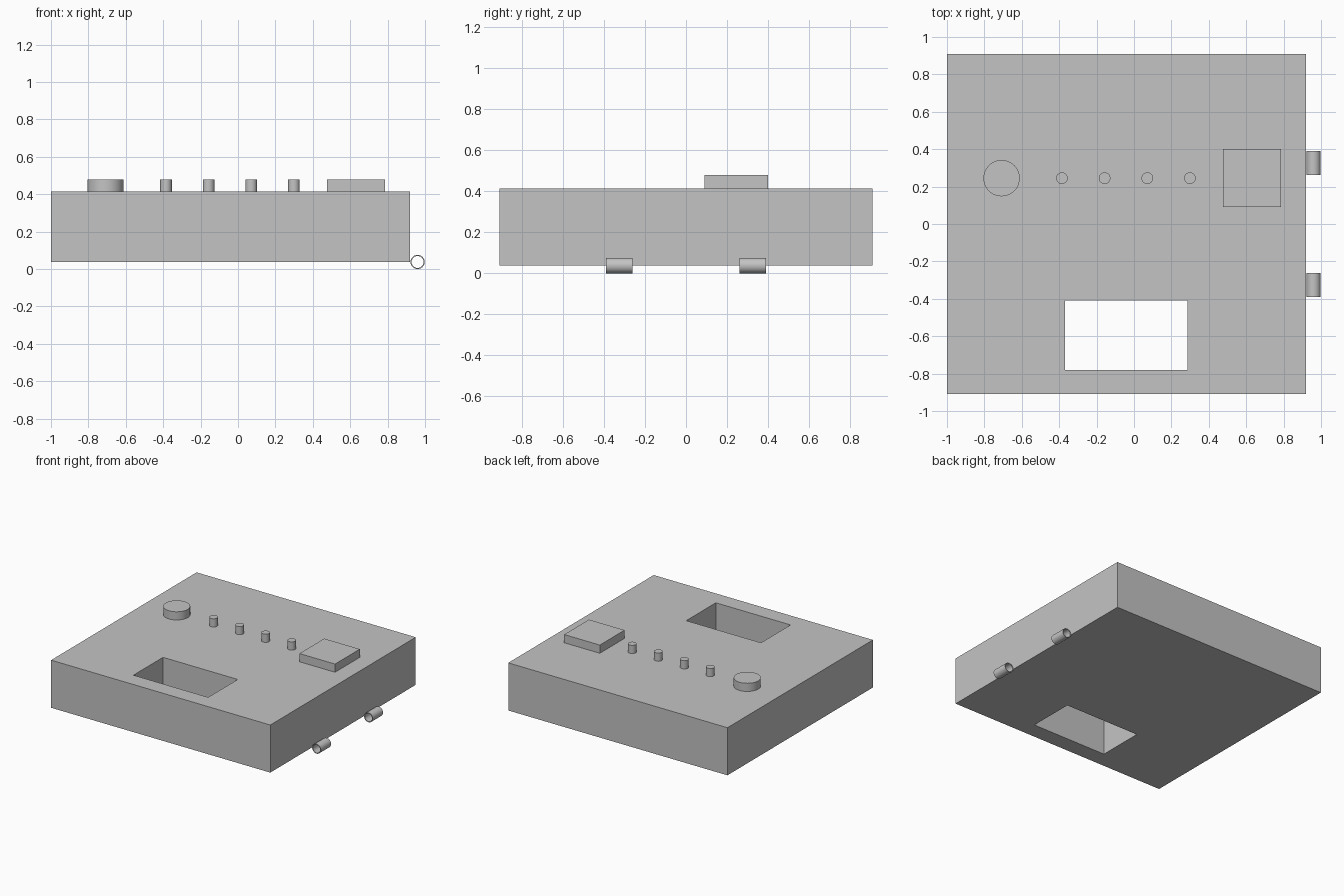
import bpy
import bmesh
from math import cos, sin, pi, radians
from mathutils import Matrix

cube = bpy.data.objects.get("Cube")
if cube:
    bpy.data.objects.remove(cube, do_unlink=True)

# Single plain grey
grey = bpy.data.materials.new("plain_grey")
grey.use_nodes = True
grey.diffuse_color = (0.55, 0.55, 0.55, 1)
grey.node_tree.nodes["Principled BSDF"].inputs["Base Color"].default_value = grey.diffuse_color


def rectangle(x0, x1, y0, y1):
    return [(x0, y0), (x1, y0), (x1, y1), (x0, y1)]


def circle(x, y, radius, sides=48):
    return [(x + radius * cos(2 * pi * i / sides), y + radius * sin(2 * pi * i / sides))
            for i in range(sides)]


def prism(name, outline, low, high, hole=None, matrix=None, smooth=False):
    """Extrude an outline, optionally with a matching hole outline through it."""
    bm = bmesh.new()
    loops = [[[bm.verts.new((x, y, z)) for x, y in ring] for z in (low, high)]
             for ring in ([outline, hole] if hole else [outline])]
    count = len(outline)
    for i in range(count):
        j = (i + 1) % count
        for bottom, top in loops:
            bm.faces.new((bottom[i], bottom[j], top[j], top[i]))
        if hole:
            for outer, inner in zip(*loops):
                bm.faces.new((outer[i], outer[j], inner[j], inner[i]))
    if not hole:
        for ring in loops[0]:
            bm.faces.new(ring)
    bmesh.ops.recalc_face_normals(bm, faces=bm.faces)
    if matrix:
        bm.transform(matrix)
    mesh = bpy.data.meshes.new(name)
    bm.to_mesh(mesh)
    bm.free()
    mesh.materials.append(grey)
    obj = bpy.data.objects.new(name, mesh)
    bpy.context.collection.objects.link(obj)
    if smooth:
        bpy.ops.object.select_all(action='DESELECT')
        obj.select_set(True)
        bpy.context.view_layer.objects.active = obj
        bpy.ops.object.shade_smooth_by_angle(angle=radians(30))
    return obj


BASE, TOP, RAISED = 0.038, 0.415, 0.48

# Case with the rectangular window cut right through
prism("case", rectangle(-1, 0.92, -0.91, 0.91), BASE, TOP,
      hole=rectangle(-0.37, 0.285, -0.78, -0.41))

# Controls in a row on the top
prism("round_knob", circle(-0.708, 0.245, 0.097), TOP, RAISED, smooth=True)
for i in range(4):
    prism(f"small_button_{i + 1}", circle(-0.385 + 0.228 * i, 0.245, 0.031, 32),
          TOP, RAISED, smooth=True)
prism("square_button", rectangle(0.475, 0.787, 0.09, 0.4), TOP, RAISED)

# Hollow hinge barrels along the lower side edge
for name, y in (("front_hinge", -0.325), ("back_hinge", 0.325)):
    place = Matrix.Translation((0.96, y, 0.038)) @ Matrix.Rotation(pi / 2, 4, 'X')
    prism(name, circle(0, 0, 0.038, 32), -0.064, 0.064,
          hole=circle(0, 0, 0.032, 32), matrix=place, smooth=True)
